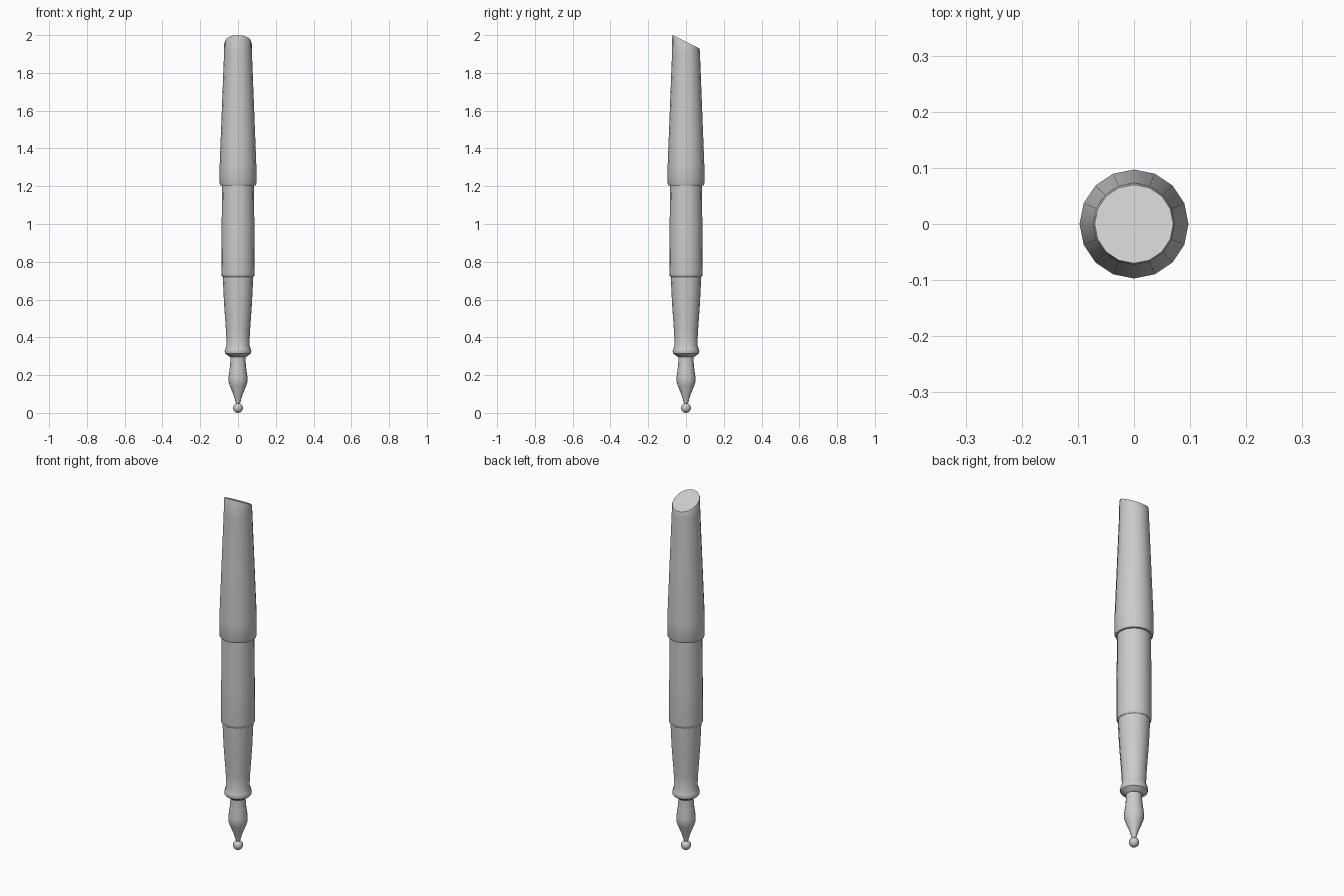
import bpy, bmesh
from math import sin, cos, tau, radians

if "Cube" in bpy.data.objects:
    bpy.data.objects.remove(bpy.data.objects["Cube"])

SIDES = 16


def lathe(name, profile, slope_from=None):
    """Revolve (radius, z) points round z; rings from slope_from on are slanted."""
    bm = bmesh.new()
    rings = []
    for k, (r, z) in enumerate(profile):
        slant = -0.5 if slope_from is not None and k >= slope_from else 0
        ring = []
        for i in range(SIDES):
            x, y = r * cos(tau * i / SIDES), r * sin(tau * i / SIDES)
            ring.append(bm.verts.new((x, y, z + slant * y)))
        rings.append(ring)
    for a, b in zip(rings, rings[1:]):
        for i in range(SIDES):
            j = (i + 1) % SIDES
            bm.faces.new((a[i], a[j], b[j], b[i]))
    bm.faces.new(rings[0][::-1])
    bm.faces.new(rings[-1])
    mesh = bpy.data.meshes.new(name)
    bm.to_mesh(mesh)
    bm.free()
    ob = bpy.data.objects.new(name, mesh)
    bpy.context.collection.objects.link(ob)
    smooth(ob)
    return ob


def smooth(ob):
    bpy.ops.object.select_all(action='DESELECT')
    ob.select_set(True)
    bpy.context.view_layer.objects.active = ob
    bpy.ops.object.shade_smooth_by_angle(angle=radians(35))


# Upper cap with slanted end
lathe("cap", [(0.086, 1.203), (0.093, 1.205), (0.097, 1.215), (0.097, 1.31),
              (0.085, 1.62), (0.074, 1.90), (0.073, 1.955), (0.070, 1.965)], slope_from=6)

# Middle barrel
lathe("barrel", [(0.082, 0.72), (0.087, 0.726), (0.088, 0.735), (0.087, 0.95),
                 (0.084, 1.215)])

# Tapered grip with flared lip
lathe("grip", [(0.042, 0.295), (0.068, 0.314), (0.071, 0.325), (0.068, 0.338),
               (0.060, 0.362), (0.064, 0.44), (0.074, 0.58), (0.081, 0.73)])

# Bulbous point
lathe("point", [(0.009, 0.045), (0.022, 0.09), (0.042, 0.14), (0.050, 0.165),
                (0.050, 0.19), (0.043, 0.24), (0.040, 0.275), (0.040, 0.30)])

# Tip ball
bpy.ops.mesh.primitive_uv_sphere_add(segments=SIDES, ring_count=10, radius=0.026,
                                     location=(0, 0, 0.026))
ball = bpy.context.object
ball.name = "tip_ball"
smooth(ball)
